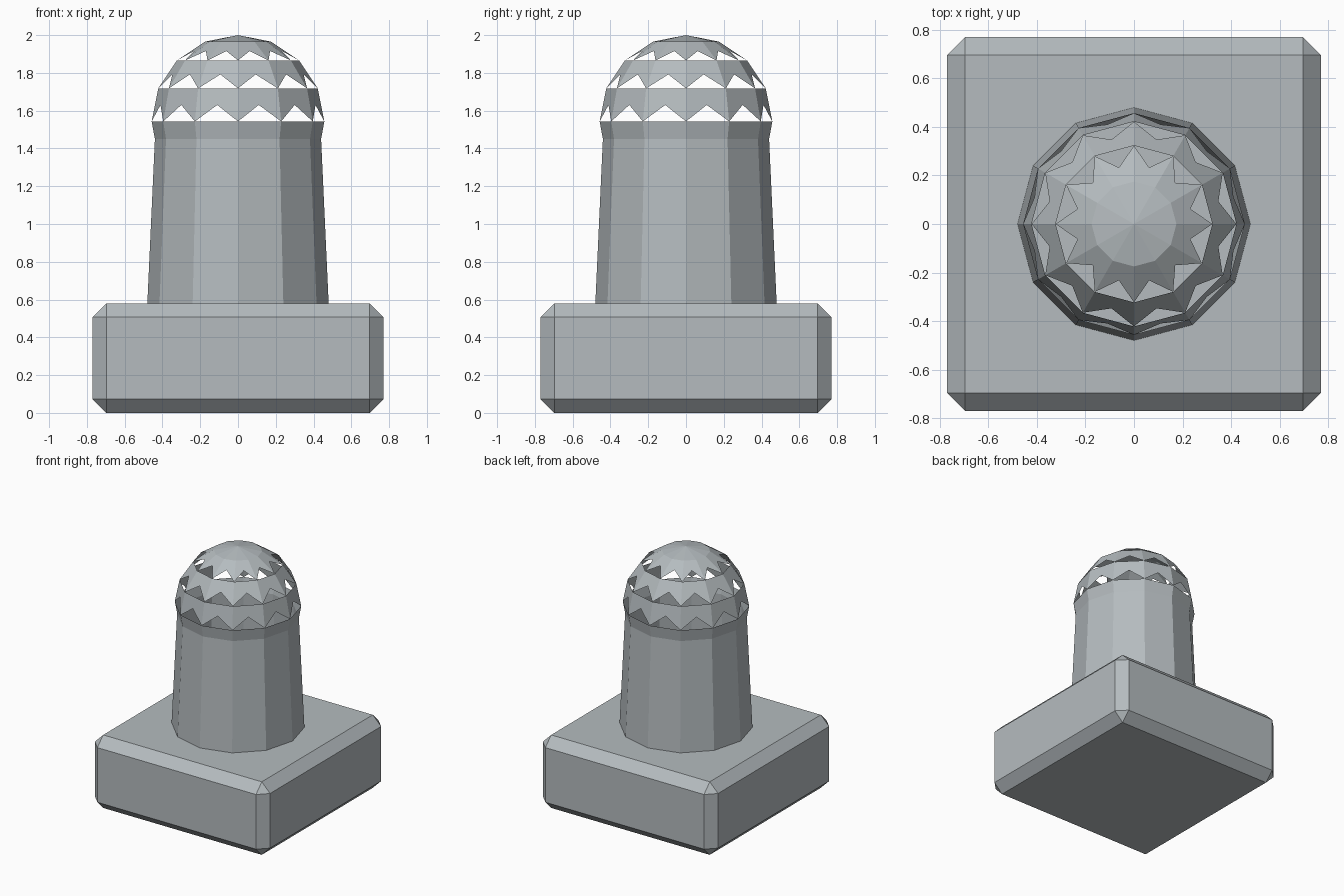
import bpy, bmesh
from math import sin, cos, pi

cube = bpy.data.objects.get("Cube")
if cube:
    bpy.data.objects.remove(cube, do_unlink=True)

SIDES = 12

stone = bpy.data.materials.new("grey stone")
stone.use_nodes = True
grey = (0.46, 0.50, 0.52, 1)
stone.diffuse_color = grey
stone.node_tree.nodes["Principled BSDF"].inputs["Base Color"].default_value = grey


def add_object(name, bm):
    bmesh.ops.recalc_face_normals(bm, faces=bm.faces)
    mesh = bpy.data.meshes.new(name)
    bm.to_mesh(mesh)
    bm.free()
    mesh.materials.append(stone)
    obj = bpy.data.objects.new(name, mesh)
    bpy.context.scene.collection.objects.link(obj)
    return obj


def ring(bm, radius, z):
    angles = [2 * pi * i / SIDES for i in range(SIDES)]
    return [bm.verts.new((radius * cos(a), radius * sin(a), z)) for a in angles]


def bridge(bm, low, high):
    return [bm.faces.new((low[i], low[(i + 1) % SIDES], high[(i + 1) % SIDES], high[i]))
            for i in range(SIDES)]


# Chamfered square base
bm = bmesh.new()
bmesh.ops.create_cube(bm, size=1)
bmesh.ops.scale(bm, vec=(1.54, 1.54, 0.58), verts=bm.verts)
bmesh.ops.translate(bm, vec=(0, 0, 0.29), verts=bm.verts)
bmesh.ops.bevel(bm, geom=bm.edges[:], offset=0.073, segments=1,
                affect='EDGES', profile=0.5)
add_object("base", bm)

# Hollow tapered column with a flared collar
bm = bmesh.new()
rings = [ring(bm, r, z) for r, z in ((0.48, 0.58), (0.44, 1.45), (0.457, 1.543))]
for low, high in zip(rings, rings[1:]):
    bridge(bm, low, high)
add_object("column", bm)

# Dome: each panel is split at its centre and its lowest triangle left open
bm = bmesh.new()
rings = [ring(bm, 0.457 * cos(k * pi / 8), 1.543 + 0.457 * sin(k * pi / 8))
         for k in range(4)]
panels = []
for low, high in zip(rings, rings[1:]):
    panels += bridge(bm, low, high)
tip = bm.verts.new((0, 0, 2))
for i in range(SIDES):
    bm.faces.new((rings[3][i], rings[3][(i + 1) % SIDES], tip))
for panel in panels:
    a, b, c, d = panel.verts[:]
    centre = bm.verts.new(panel.calc_center_median())
    bm.faces.remove(panel)
    for p, q in ((b, c), (c, d), (d, a)):
        bm.faces.new((p, q, centre))
loose = [e for e in bm.edges if not e.link_faces]
bmesh.ops.delete(bm, geom=loose, context='EDGES')
add_object("pierced_dome", bm)
